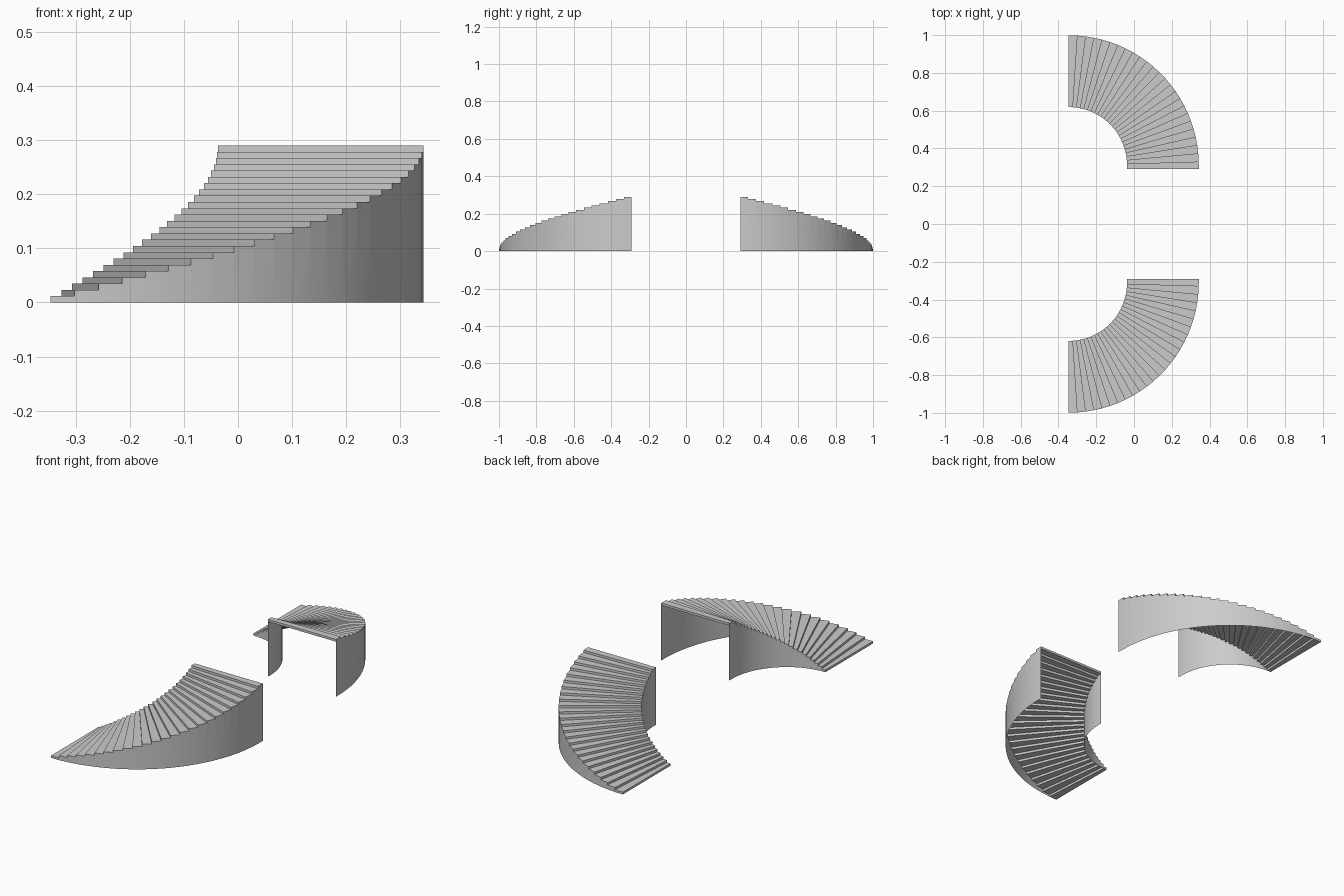
import bpy, bmesh, math

if "Cube" in bpy.data.objects:
    bpy.data.objects.remove(bpy.data.objects["Cube"])

CX, CY = -0.346, 0.31          # centre of the quarter turn
R_IN, R_OUT = 0.309, 0.689
STEPS, RISE = 25, 0.0116
ANGLE = math.radians(3.68)
END_Y = 0.292                  # straight end of the top step


def point(r, k):
    """Plan position of step boundary k on radius r."""
    if k == STEPS:
        return CX + r, END_Y
    a = k * ANGLE
    return CX + r * math.sin(a), CY + r * math.cos(a)


def finish(name, bm, smooth=False):
    bmesh.ops.remove_doubles(bm, verts=bm.verts, dist=1e-5)
    me = bpy.data.meshes.new(name)
    bm.to_mesh(me)
    bm.free()
    ob = bpy.data.objects.new(name, me)
    bpy.context.collection.objects.link(ob)
    for p in me.polygons:
        p.use_smooth = smooth
    # second flight mirrored across y = 0
    mod = ob.modifiers.new("mirror", 'MIRROR')
    mod.use_axis = (False, True, False)
    return ob


def tread(k):
    bm = bmesh.new()
    plan = [point(R_IN, k), point(R_OUT, k), point(R_OUT, k + 1), point(R_IN, k + 1)]
    f = bm.faces.new([bm.verts.new((x, y, k * RISE)) for x, y in plan])
    ext = bmesh.ops.extrude_face_region(bm, geom=[f])
    top = [v for v in ext["geom"] if isinstance(v, bmesh.types.BMVert)]
    bmesh.ops.translate(bm, verts=top, vec=(0, 0, RISE))
    bmesh.ops.recalc_face_normals(bm, faces=bm.faces)
    finish(f"tread_{k + 1:02d}", bm)


def wall(name, r, outward):
    # thin side sheet from the floor up to the underside of each tread
    bm = bmesh.new()
    for k in range(1, STEPS):
        (x0, y0), (x1, y1) = point(r, k), point(r, k + 1)
        z = k * RISE
        quad = [(x0, y0, 0), (x0, y0, z), (x1, y1, z), (x1, y1, 0)]
        if not outward:
            quad.reverse()
        bm.faces.new([bm.verts.new(c) for c in quad])
    finish(name, bm, True)


# stacked wedge treads
for k in range(STEPS):
    tread(k)

# curved side walls
wall("outer_wall", R_OUT, True)
wall("inner_wall", R_IN, False)
